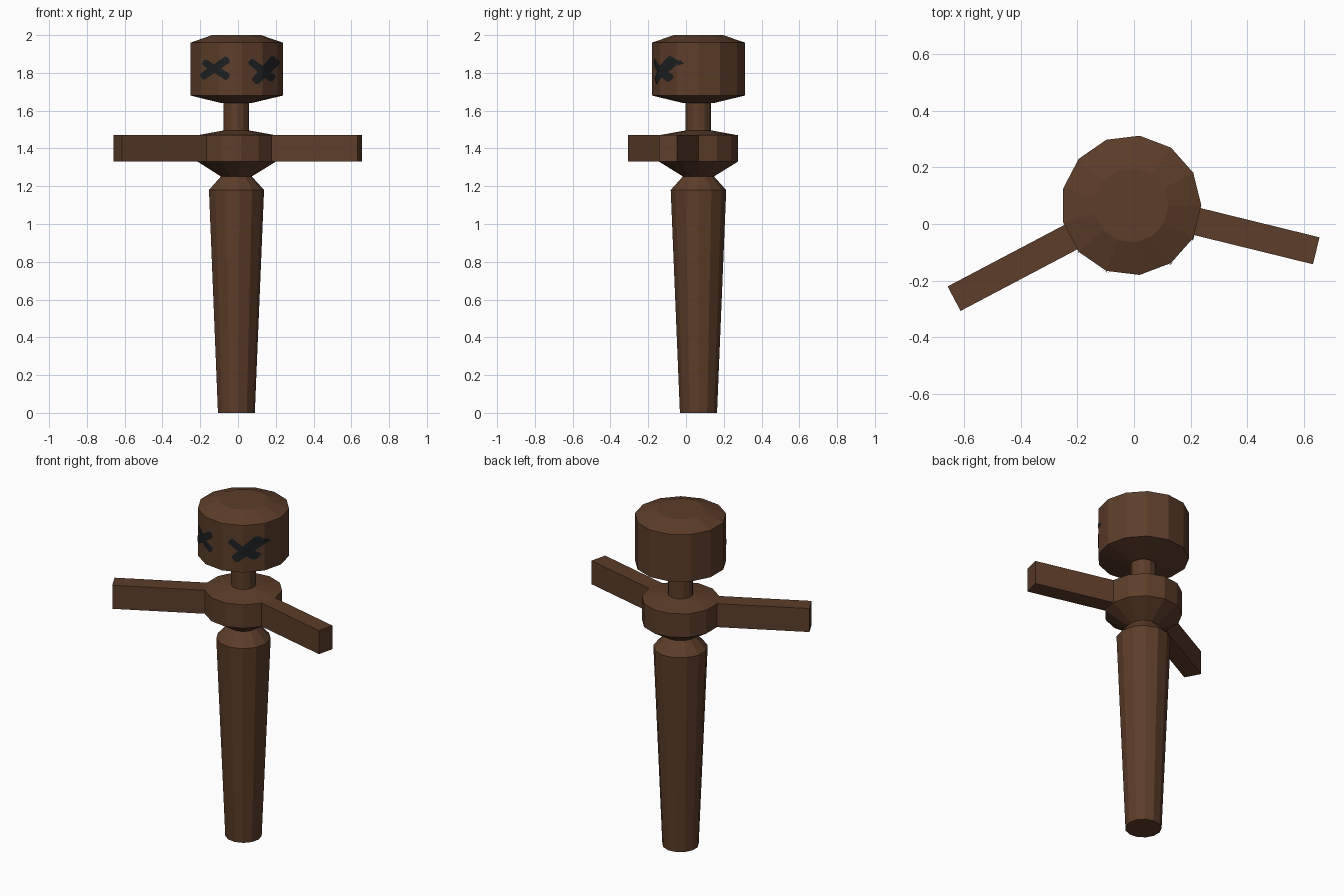
import bpy, bmesh, math
from mathutils import Vector, Matrix

if "Cube" in bpy.data.objects:
    bpy.data.objects.remove(bpy.data.objects["Cube"])

CX, CY, SIDES = -0.01, 0.066, 13   # common axis and facet count
HEAD_R = 0.248

def material(name, rgb):
    m = bpy.data.materials.new(name)
    m.diffuse_color = (*rgb, 1)
    m.use_nodes = True
    m.node_tree.nodes["Principled BSDF"].inputs["Base Color"].default_value = m.diffuse_color
    return m

brown = material("dark brown wood", (0.108, 0.047, 0.023))
black = material("charcoal paint", (0.013, 0.014, 0.016))

def finish(name, bm, mat):
    me = bpy.data.meshes.new(name)
    bm.to_mesh(me)
    bm.free()
    me.materials.append(mat)
    ob = bpy.data.objects.new(name, me)
    bpy.context.collection.objects.link(ob)
    return ob

def lathe(name, profile):
    """Faceted solid of revolution from (radius, z) pairs, bottom to top."""
    bm = bmesh.new()
    rings = [[bm.verts.new((CX + r * math.cos(2 * math.pi * i / SIDES),
                            CY + r * math.sin(2 * math.pi * i / SIDES), z))
              for i in range(SIDES)] for r, z in profile]
    for a, b in zip(rings, rings[1:]):
        for i in range(SIDES):
            j = (i + 1) % SIDES
            bm.faces.new((a[i], a[j], b[j], b[i]))
    bm.faces.new(rings[0][::-1])
    bm.faces.new(rings[-1])
    return finish(name, bm, brown)

# Turned parts
lathe("body", [(0.099, 0), (0.148, 1.18), (0.08, 1.255)])
lathe("shoulder_disc", [(0.08, 1.25), (0.21, 1.33), (0.21, 1.47), (0.07, 1.495)])
lathe("neck", [(0.068, 1.48), (0.068, 1.65)])
lathe("head", [(0.08, 1.64), (HEAD_R, 1.68), (HEAD_R, 1.96), (0.132, 2.0)])

# Arms: square bars running out from the axis
def arm(name, angle, reach):
    start = 0.12
    m = (Matrix.Translation((CX, CY, 1.4)) @ Matrix.Rotation(math.radians(angle), 4, 'Z')
         @ Matrix.Translation(((start + reach) / 2, 0, 0))
         @ Matrix.Diagonal((reach - start, 0.098, 0.14, 1)))
    bm = bmesh.new()
    bmesh.ops.create_cube(bm, size=1, matrix=m)
    finish(name, bm, brown)

arm("left_arm", 180 + 27.8, 0.708)
arm("right_arm", -13.8, 0.674)

# Painted cross eyes: thin strokes laid on the faceted front of the head
def head_front_y(x):
    pts = [(CX + HEAD_R * math.cos(a), CY + HEAD_R * math.sin(a))
           for a in (2 * math.pi * k / SIDES for k in range(SIDES))]
    for (x0, y0), (x1, y1) in zip(pts, pts[1:] + pts[:1]):
        if x0 <= x < x1 and min(y0, y1) < CY:
            return y0 + (y1 - y0) * (x - x0) / (x1 - x0)
    return CY

def stroke(bm, a, b, w0, w1, lift):
    a, b = Vector(a), Vector(b)
    n = (b - a).normalized()
    side = Vector((-n.y, n.x))
    N, M = 20, 4
    rows = []
    for i in range(N + 1):
        t = i / N
        w = (w0 + (w1 - w0) * t) * (0.55 if i in (0, N) else 1)
        row = []
        for j in range(M + 1):
            p = a.lerp(b, t) + side * w * (j / M - 0.5)
            row.append(bm.verts.new((p.x, head_front_y(p.x) - lift, p.y)))
        rows.append(row)
    for r, s in zip(rows, rows[1:]):
        for j in range(M):
            f = bm.faces.new((r[j], s[j], s[j + 1], r[j + 1]))
            f.normal_update()
            if f.normal.y > 0:
                f.normal_flip()

def eye(name, strokes):
    bm = bmesh.new()
    for k, (a, b, w0, w1) in enumerate(strokes):
        stroke(bm, a, b, w0, w1, 0.004 + 0.001 * k)
    finish(name, bm, black)

eye("left_eye", [((-0.185, 1.86), (-0.05, 1.775), 0.036, 0.04),
                 ((-0.195, 1.775), (-0.05, 1.875), 0.04, 0.04)])
eye("right_eye", [((0.062, 1.865), (0.19, 1.765), 0.036, 0.045),
                  ((0.085, 1.75), (0.205, 1.875), 0.045, 0.06)])
